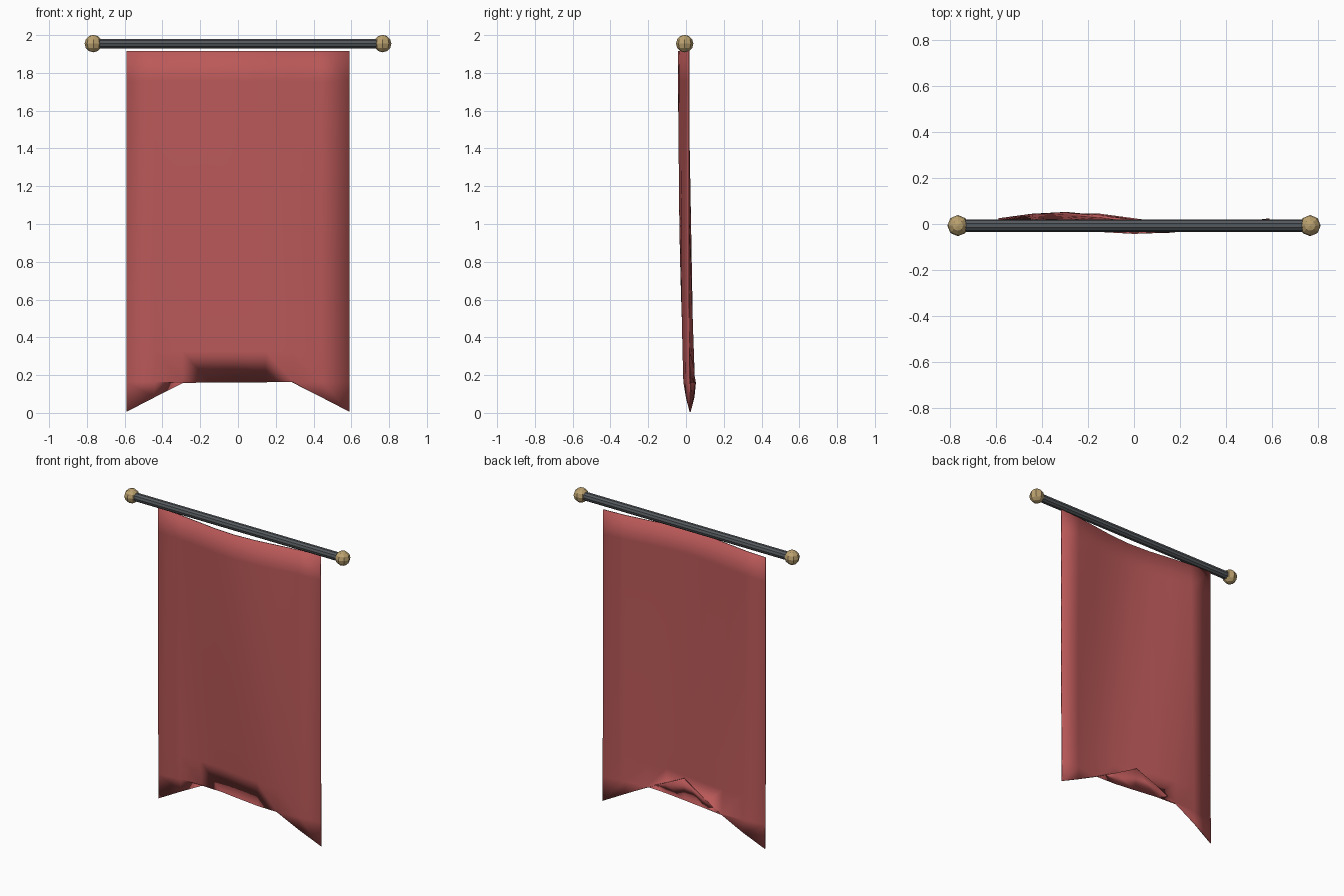
import bpy, bmesh, math

if "Cube" in bpy.data.objects:
    bpy.data.objects.remove(bpy.data.objects["Cube"])

ROD_Z, ROD_Y = 1.955, -0.007


def material(name, color):
    m = bpy.data.materials.new(name)
    m.diffuse_color = color
    m.use_nodes = True
    m.node_tree.nodes["Principled BSDF"].inputs["Base Color"].default_value = m.diffuse_color
    return m


red = material("red_cloth", (0.50, 0.10, 0.10, 1))
brass = material("brass", (0.50, 0.36, 0.16, 1))
iron = material("dark_iron", (0.09, 0.10, 0.11, 1))

# Hanging rod
bpy.ops.mesh.primitive_cylinder_add(vertices=10, radius=0.027, depth=1.54,
                                    location=(0, ROD_Y, ROD_Z),
                                    rotation=(0, math.pi / 2, 0))
rod = bpy.context.object
rod.name = "rod"
rod.data.materials.append(iron)

# Ball finials on both ends
for side, label in ((-1, "left"), (1, "right")):
    bpy.ops.mesh.primitive_uv_sphere_add(segments=8, ring_count=6, radius=0.046,
                                         location=(side * 0.766, ROD_Y, ROD_Z))
    ball = bpy.context.object
    ball.name = "finial_" + label
    ball.data.materials.append(brass)

# Cloth: waved grid whose last row is lifted into a V, folding the middle up behind
COLS, ROWS = 8, 12
HALF, TOP, BOTTOM, NOTCH = 0.59, 1.915, 0.006, 0.305
bm = bmesh.new()
grid = []
for r in range(ROWS + 1):
    t = r / ROWS
    row = []
    for c in range(COLS + 1):
        x = HALF * (2 * c / COLS - 1)
        z = TOP + (BOTTOM - TOP) * t
        if r == ROWS:
            z += NOTCH * (1 - abs(x) / HALF)
        # The ripple slides sideways as it falls
        wave = math.cos(math.pi * x / HALF - t * math.pi / 2)
        y = -0.012 + 0.034 * t ** 2 - 0.028 * wave
        row.append(bm.verts.new((x, y, z)))
    grid.append(row)
for r in range(ROWS):
    for c in range(COLS):
        f = bm.faces.new((grid[r][c], grid[r + 1][c],
                          grid[r + 1][c + 1], grid[r][c + 1]))
        f.smooth = True
mesh = bpy.data.meshes.new("banner_cloth")
bm.to_mesh(mesh)
bm.free()
cloth = bpy.data.objects.new("banner_cloth", mesh)
bpy.context.collection.objects.link(cloth)
mesh.materials.append(red)
solid = cloth.modifiers.new("thickness", 'SOLIDIFY')
solid.thickness = 0.006
solid.offset = 0
